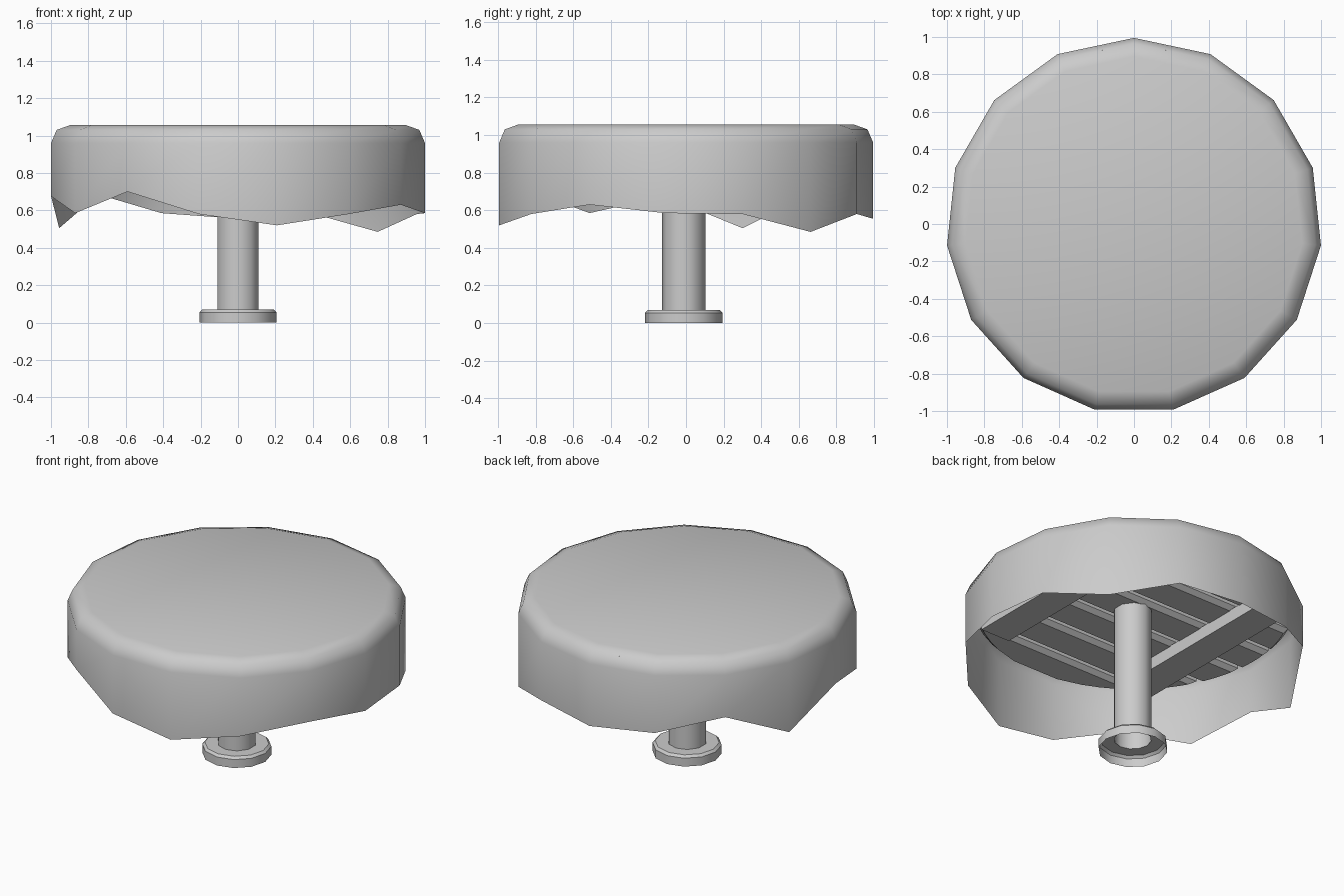
import bpy, bmesh, math

if "Cube" in bpy.data.objects:
    bpy.data.objects.remove(bpy.data.objects["Cube"])


def make(name, verts, faces, angle=35):
    me = bpy.data.meshes.new(name)
    me.from_pydata(verts, [], faces)
    bm = bmesh.new()
    bm.from_mesh(me)
    bmesh.ops.recalc_face_normals(bm, faces=bm.faces)
    bm.to_mesh(me)
    bm.free()
    ob = bpy.data.objects.new(name, me)
    bpy.context.collection.objects.link(ob)
    bpy.ops.object.select_all(action='DESELECT')
    ob.select_set(True)
    bpy.context.view_layer.objects.active = ob
    bpy.ops.object.shade_smooth_by_angle(angle=math.radians(angle))
    return ob


def lathe(name, rings, n, cy, start=90.0, cap_first=False, angle=35):
    """rings: list of (radius, z or list of z per vertex)"""
    verts, faces = [], []
    for r, z in rings:
        for k in range(n):
            a = math.radians(start - 360 * k / n)
            zz = z[k] if isinstance(z, list) else z
            verts.append((r * math.cos(a), cy + r * math.sin(a), zz))
    for i in range(len(rings) - 1):
        for k in range(n):
            j = (k + 1) % n
            faces.append((i*n + k, i*n + j, (i+1)*n + j, (i+1)*n + k))
    if cap_first:
        faces.append(tuple(range(n)))
    return make(name, verts, faces, angle)


def loft(name, levels):
    """levels: list of (outline, z), closed at both ends"""
    n = len(levels[0][0])
    verts = [(x, y, z) for outline, z in levels for x, y in outline]
    faces = [tuple(range(n)), tuple(range(len(verts) - n, len(verts)))]
    for i in range(len(levels) - 1):
        faces += [(i*n + k, i*n + (k+1) % n, (i+1)*n + (k+1) % n, (i+1)*n + k)
                  for k in range(n)]
    return make(name, verts, faces, 20)


# Draped cloth with an uneven hem, clockwise from the back
hem = [.555, .58, .485, .58, .585, .63, .58, .52, .58, .70, .585, .675, .505, .685, .585]
lathe("tablecloth", [(.905, 1.055), (.975, 1.03), (1.005, .96), (1.005, hem)],
      15, -.01, cap_first=True, angle=50)


# Round top made from seven chamfered planks running left to right
def plank_outline(yc, half, radius):
    y0, y1 = max(yc - half, .015 - radius), min(yc + half, radius - .015)
    ys = [y0 + (y1 - y0) * t / 4 for t in range(5)]
    ends = [(math.sqrt(radius * radius - y * y), y) for y in ys]
    return ends + [(-x, y) for x, y in reversed(ends)]


pitch, gap, cham, count = .275, .03, .028, 7
for i in range(count):
    yc, half = (i - (count - 1) / 2) * pitch, (pitch - gap) / 2
    wide = plank_outline(yc, half, .945)
    slim = plank_outline(yc, half - cham, .92)
    loft(f"top_plank_{i + 1}", [(slim, .94), (wide, .965), (wide, 1.03)])

# Two cross battens under the planks
for side, label in ((-1, "left"), (1, "right")):
    x0, x1 = side * .43, side * .64
    box = [(x0, -.64), (x1, -.64), (x1, .64), (x0, .64)]
    loft(f"batten_{label}", [(box, .862), (box, .945)])

# Central post and hollow foot
lathe("post", [(.115, .07), (.115, .945)], 10, -.012, angle=40)
lathe("foot", [(.205, 0), (.205, .055), (.19, .07), (.11, .07)], 12, -.012, angle=32)
